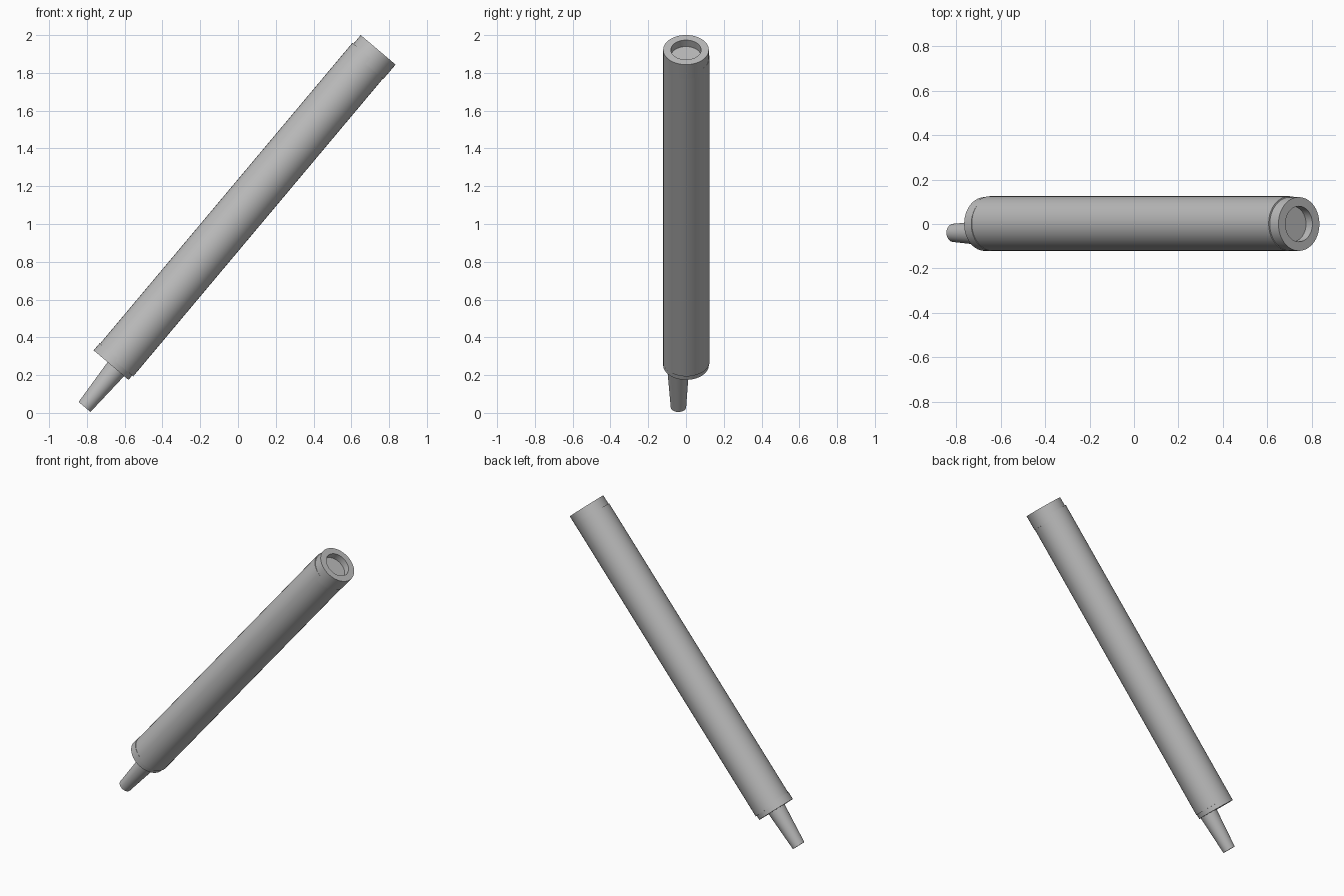
import bpy, math
from mathutils import Matrix, Vector

cube = bpy.data.objects.get("Cube")
if cube:
    bpy.data.objects.remove(cube, do_unlink=True)

grey = bpy.data.materials.new("plain grey")
grey.use_nodes = True
colour = (0.5, 0.5, 0.5, 1)
grey.diffuse_color = colour
grey.node_tree.nodes["Principled BSDF"].inputs["Base Color"].default_value = colour

# Local z runs along the tilted rod, starting at the centre of its lower end
BOTTOM = Vector((-0.672, 0, 0.253))
TOP = Vector((0.742, 0, 1.922))
AXIS = TOP - BOTTOM
LENGTH = AXIS.length
FRAME = Matrix.Translation(BOTTOM) @ Matrix.Rotation(math.atan2(AXIS.x, AXIS.z), 4, 'Y')
SIDES = 40


def turned(name, profile, start=(0, 0), end=(0, 0)):
    """Revolve (radius, height) points; the centre drifts from start to end."""
    verts, faces = [], []
    low, high = profile[0][1], max(h for r, h in profile)
    for r, h in profile:
        t = (h - low) / (high - low)
        cx, cy = Vector(start).lerp(Vector(end), t)
        for i in range(SIDES):
            a = math.tau * i / SIDES
            verts.append(FRAME @ Vector((cx + r * math.cos(a), cy + r * math.sin(a), h)))
    for k in range(len(profile) - 1):
        for i in range(SIDES):
            j = (i + 1) % SIDES
            a, b = k * SIDES, (k + 1) * SIDES
            faces.append((a + i, a + j, b + j, b + i))
    # close both ends
    faces.append(tuple(reversed(range(SIDES))))
    faces.append(tuple(range(len(verts) - SIDES, len(verts))))
    mesh = bpy.data.meshes.new(name)
    mesh.from_pydata(verts, [], faces)
    mesh.materials.append(grey)
    obj = bpy.data.objects.new(name, mesh)
    bpy.context.collection.objects.link(obj)
    bpy.ops.object.select_all(action='DESELECT')
    obj.select_set(True)
    bpy.context.view_layer.objects.active = obj
    bpy.ops.object.shade_smooth_by_angle(angle=math.radians(30))
    return obj


R = 0.121
# Long barrel, very slightly out of line with its end pieces
turned("barrel", [(0.123, 0.03), (0.123, LENGTH - 0.06)], (0.005, 0.002), (-0.005, 0.002))
# Short collar at the lower end
turned("lower_collar", [(R, 0), (R, 0.05)])
# Upper cap with a shallow round recess
turned("upper_cap", [(R, LENGTH - 0.1), (R, LENGTH), (0.08, LENGTH), (0.08, LENGTH - 0.045)])
# Tapered off-centre nozzle
turned("nozzle", [(0.041, -0.26), (0.058, 0.01)], (0.036, -0.04), (0.033, -0.042))
